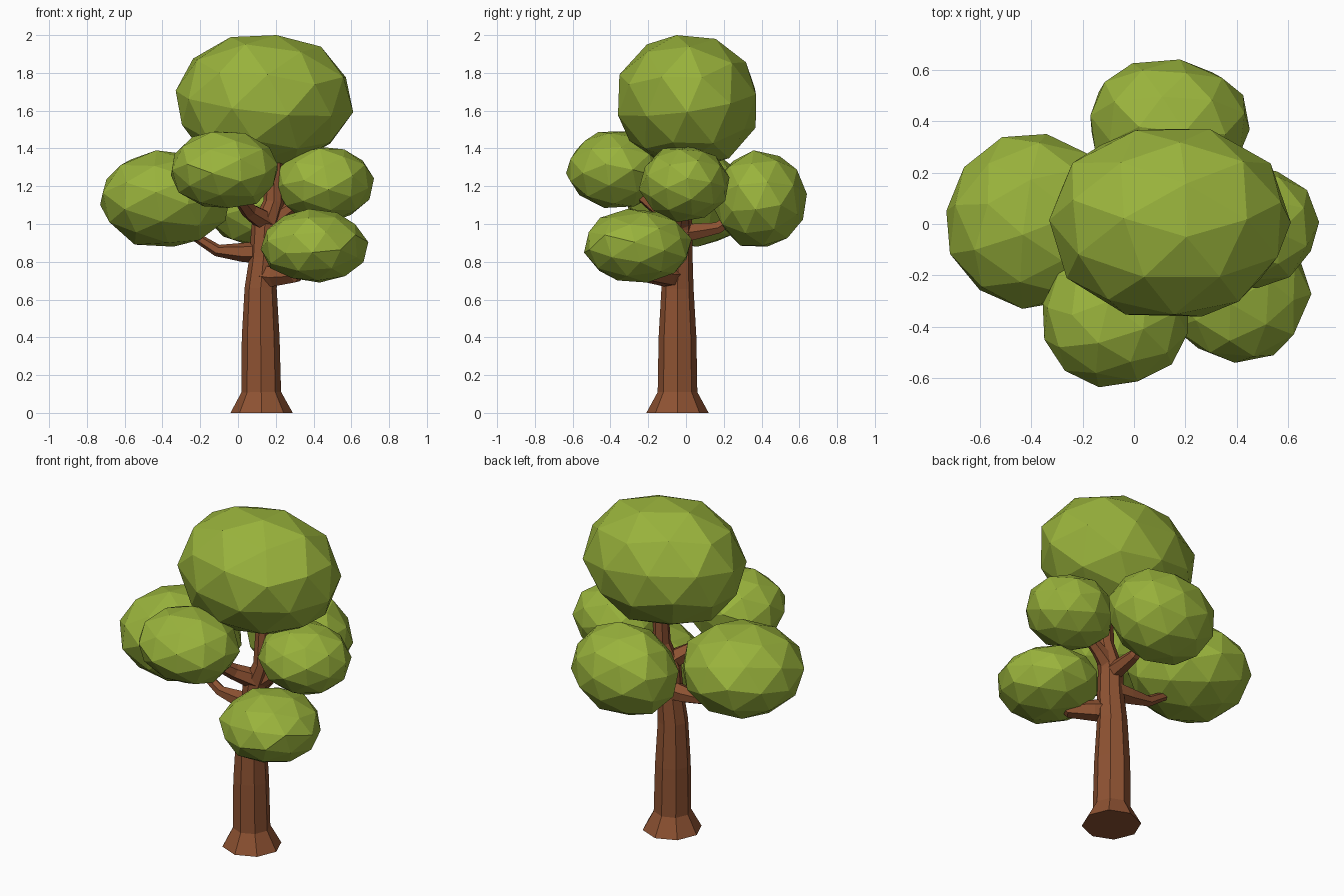
import bpy, bmesh, math, random
from mathutils import Vector, Euler

cube = bpy.data.objects.get("Cube")
if cube:
    bpy.data.objects.remove(cube, do_unlink=True)

random.seed(4)


def material(name, colour):
    mat = bpy.data.materials.new(name)
    mat.use_nodes = True
    mat.diffuse_color = colour
    mat.node_tree.nodes["Principled BSDF"].inputs["Base Color"].default_value = colour
    return mat


leaf = material("leaf green", (0.32, 0.45, 0.045, 1))
bark = material("bark brown", (0.27, 0.085, 0.032, 1))


def finish(bm, name, mat):
    bmesh.ops.recalc_face_normals(bm, faces=bm.faces)
    mesh = bpy.data.meshes.new(name)
    bm.to_mesh(mesh)
    bm.free()
    mesh.materials.append(mat)
    obj = bpy.data.objects.new(name, mesh)
    bpy.context.collection.objects.link(obj)
    return obj


def limb(name, path, sides):
    """Faceted tapering tube through (x, y, z, radius) points."""
    bm = bmesh.new()
    points = [Vector(p[:3]) for p in path]
    rings = []
    for i, p in enumerate(points):
        tangent = points[min(i + 1, len(points) - 1)] - points[max(i - 1, 0)]
        if sides == 8 and i == 0:
            tangent = Vector((0, 0, 1))
        turn = Vector((0, 0, 1)).rotation_difference(tangent.normalized())
        ring = []
        for k in range(sides):
            a = math.tau * k / sides
            offset = Vector((math.cos(a), math.sin(a), 0)) * path[i][3]
            ring.append(bm.verts.new(p + turn @ offset))
        rings.append(ring)
    for low, high in zip(rings, rings[1:]):
        for k in range(sides):
            n = (k + 1) % sides
            bm.faces.new((low[k], low[n], high[n], high[k]))
    bm.faces.new(rings[0][::-1])
    bm.faces.new(rings[-1])
    return finish(bm, name, bark)


def clump(name, low, high, turn):
    """Irregular faceted leaf ball fitted between two box corners."""
    bm = bmesh.new()
    bmesh.ops.create_icosphere(bm, subdivisions=2, radius=1)
    rot = Euler(turn).to_matrix()
    for v in bm.verts:
        v.co = rot @ v.co * random.uniform(0.97, 1.03)
    for axis in range(3):
        values = [v.co[axis] for v in bm.verts]
        a, b = min(values), max(values)
        for v in bm.verts:
            t = (v.co[axis] - a) / (b - a)
            v.co[axis] = low[axis] + t * (high[axis] - low[axis])
    return finish(bm, name, leaf)


# Flared trunk, rising into the crown
limb("trunk", [(0.125, -0.045, 0, 0.165), (0.123, -0.045, 0.11, 0.105),
               (0.12, -0.045, 0.4, 0.1), (0.12, -0.045, 0.66, 0.085),
               (0.135, -0.04, 0.82, 0.075), (0.14, -0.035, 0.98, 0.07),
               (0.19, -0.03, 1.12, 0.055), (0.19, -0.02, 1.45, 0.04)], 8)

# Branches, each ending inside a leaf clump
limb("right_branch", [(0.12, -0.03, 0.85, 0.06), (0.02, -0.02, 0.85, 0.05),
                      (-0.11, -0.01, 0.86, 0.032), (-0.3, 0, 0.98, 0.02)], 6)
limb("front_left_branch", [(0.12, -0.05, 0.73, 0.065), (0.2, -0.1, 0.725, 0.06),
                           (0.3, -0.19, 0.73, 0.045), (0.38, -0.25, 0.82, 0.03)], 6)
limb("back_branch", [(0.14, -0.02, 0.95, 0.055), (0.14, 0.08, 0.965, 0.045),
                     (0.14, 0.17, 0.98, 0.035), (0.14, 0.3, 1.07, 0.025)], 6)
limb("front_branch", [(0.15, -0.04, 1.01, 0.06), (0.06, -0.13, 1.07, 0.045),
                      (-0.04, -0.3, 1.2, 0.025)], 6)
limb("left_branch", [(0.16, -0.03, 1.0, 0.055), (0.24, -0.02, 1.06, 0.04),
                     (0.4, -0.01, 1.17, 0.025)], 6)

# Leaf clumps
clump("top_leaves", (-0.33, -0.36, 1.3), (0.61, 0.37, 2), (0.2, 0.1, 0.3))
clump("right_leaves", (-0.73, -0.33, 0.88), (-0.04, 0.35, 1.39), (0.5, 0.3, 0.1))
clump("front_leaves", (-0.355, -0.635, 1.085), (0.21, -0.11, 1.49), (0.1, 0.6, 0.9))
clump("left_leaves", (0.2, -0.25, 1.01), (0.72, 0.23, 1.41), (0.8, 0.2, 0.4))
clump("front_left_leaves", (0.12, -0.54, 0.69), (0.69, 0.03, 1.08), (0.3, 0.9, 0.2))
clump("back_leaves", (-0.17, 0.14, 0.88), (0.45, 0.64, 1.39), (0.6, 0.5, 0.7))
